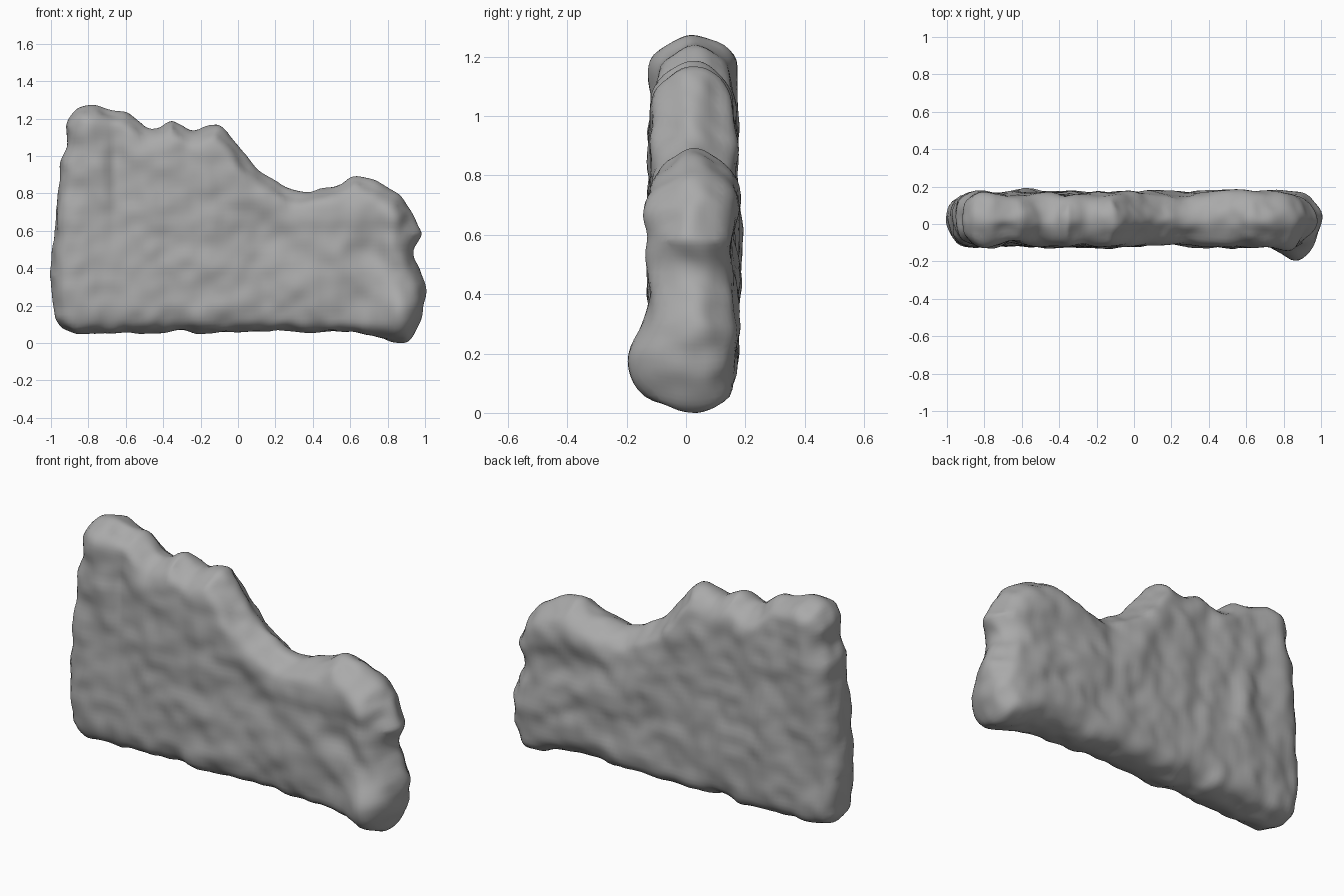
import bpy
import bmesh
from math import exp, sqrt
from mathutils import Vector, noise

cube = bpy.data.objects.get("Cube")
if cube:
    bpy.data.objects.remove(cube, do_unlink=True)

# Broken wall silhouette in hundredths (x, z), clockwise from the lower left corner
OUTLINE = [(-98, 12), (-100, 35), (-98, 60), (-95, 85), (-96, 97), (-91, 104), (-93, 115),
           (-88, 124), (-76, 127.5), (-66, 123), (-60, 123), (-53, 118), (-48, 113), (-42, 114),
           (-36, 118), (-29, 115), (-24, 112), (-17, 115), (-10, 117), (0, 105), (10, 92),
           (20, 86), (29, 80), (42, 81), (53, 83), (62, 89), (72, 86), (86, 79), (93, 71),
           (98, 57), (93, 48), (97, 38), (101, 28), (99, 14), (92, 0), (81, 0), (70, 3),
           (58, 5), (10, 5), (-20, 4.5), (-30, 7), (-40, 4), (-60, 5), (-87, 4), (-94, 7)]
POINTS = [Vector((x / 100, z / 100)) for x, z in OUTLINE]
MID, HALF = 0.026, 0.142

# Relief: side (-1 front, 1 back), centre x, z, radius x, z, height (negative is a hollow)
RELIEF = [(-1, 0.87, 0.15, 0.11, 0.13, 0.08),
          (-1, 0.60, 0.68, 0.16, 0.07, 0.025),
          (-1, 0.82, 0.62, 0.07, 0.14, 0.03),
          (-1, 0.68, 0.50, 0.09, 0.10, -0.025),
          (-1, 0.15, 0.58, 0.14, 0.12, -0.025),
          (-1, -0.66, 0.85, 0.04, 0.28, -0.025),
          (-1, -0.35, 0.95, 0.20, 0.20, 0.015),
          (-1, -0.88, 0.30, 0.10, 0.25, 0.01),
          (1, 0.70, 0.56, 0.25, 0.09, -0.015)]


def nearest_rim(p):
    """Distance to the silhouette and the blended inward direction of the edges nearby."""
    best, inward = 9.0, Vector((0, 0))
    for a, b in zip(POINTS, POINTS[1:] + POINTS[:1]):
        edge = b - a
        t = max(0.0, min(1.0, (p - a).dot(edge) / edge.length_squared))
        distance = (p - a - edge * t).length
        best = min(best, distance)
        inward += Vector((edge.y, -edge.x)) * exp(-(distance / 0.06) ** 2)
    return best, inward.normalized()


def apply_modifier(obj, kind, **settings):
    mod = obj.modifiers.new(kind.title(), kind)
    for key, value in settings.items():
        setattr(mod, key, value)
    bpy.ops.object.modifier_apply(modifier=mod.name)


def streaks(x, y, z):
    """Upright grooves on the tall end blending to level ones on the low end."""
    side = 5.0 if y > MID else 0.0
    upright = noise.noise(Vector((x * 7 + z, side, z * 1.6)))
    level = noise.noise(Vector((x * 3, side + 9, z * 6 + x * 2)))
    blend = max(0.0, min(1.0, x + 0.5))
    return upright * (1 - blend) + level * blend


# Slab extruded from the silhouette
bm = bmesh.new()
face = bm.faces.new([bm.verts.new((p.x, MID - HALF, p.y)) for p in POINTS])
back = bmesh.ops.extrude_face_region(bm, geom=[face], use_keep_orig=True)
moved = [g for g in back["geom"] if isinstance(g, bmesh.types.BMVert)]
bmesh.ops.translate(bm, verts=moved, vec=(0, 2 * HALF, 0))
bmesh.ops.recalc_face_normals(bm, faces=bm.faces)
bmesh.ops.triangulate(bm, faces=bm.faces)
mesh = bpy.data.meshes.new("stone_wall")
bm.to_mesh(mesh)
bm.free()
wall = bpy.data.objects.new("stone_wall", mesh)
bpy.context.collection.objects.link(wall)
bpy.context.view_layer.objects.active = wall
wall.select_set(True)
apply_modifier(wall, "REMESH", mode="VOXEL", voxel_size=0.025)

# Round the rim: thin the slab toward it and draw its edges inward, most on the top and right
for v in wall.data.vertices:
    distance, inward = nearest_rim(Vector((v.co.x, v.co.z)))
    across = (v.co.y - MID) / HALF
    t = min(distance / 0.15, 1.0)
    v.co.y = MID + HALF * across * (0.62 + 0.38 * sqrt(1 - (1 - t) ** 2))
    amount = 0.02 + 0.025 * max(0.0, -inward.x - inward.y)
    draw = inward * (amount * across ** 2 * exp(-distance / 0.07))
    v.co.x += draw.x
    v.co.z += draw.y
apply_modifier(wall, "SMOOTH", factor=0.5, iterations=5)

# Weathered relief
normals = [v.normal.copy() for v in wall.data.vertices]
for v, n in zip(wall.data.vertices, normals):
    x, y, z = v.co
    lumps = noise.noise(v.co * 6) * 0.012 + noise.noise(v.co * 13) * 0.01
    v.co += n * lumps
    v.co.y += n.y * streaks(x, y, z) * 0.025
    for side, cx, cz, rx, rz, height in RELIEF:
        facing = max(0.0, min(1.0, 0.35 + side * n.y))
        v.co.y += side * height * facing * exp(-((x - cx) / rx) ** 2 - ((z - cz) / rz) ** 2)
apply_modifier(wall, "SMOOTH", factor=0.5, iterations=1)

# Stand the wall on the ground
ground = min(v.co.z for v in wall.data.vertices)
for v in wall.data.vertices:
    v.co.z -= ground

# Plain grey stone
stone = bpy.data.materials.new("grey_stone")
stone.use_nodes = True
colour = (0.4, 0.4, 0.4, 1.0)
stone.diffuse_color = colour
stone.node_tree.nodes["Principled BSDF"].inputs["Base Color"].default_value = colour
wall.data.materials.clear()
wall.data.materials.append(stone)
for poly in wall.data.polygons:
    poly.material_index = 0
bpy.ops.object.shade_smooth_by_angle(angle=1.0)
